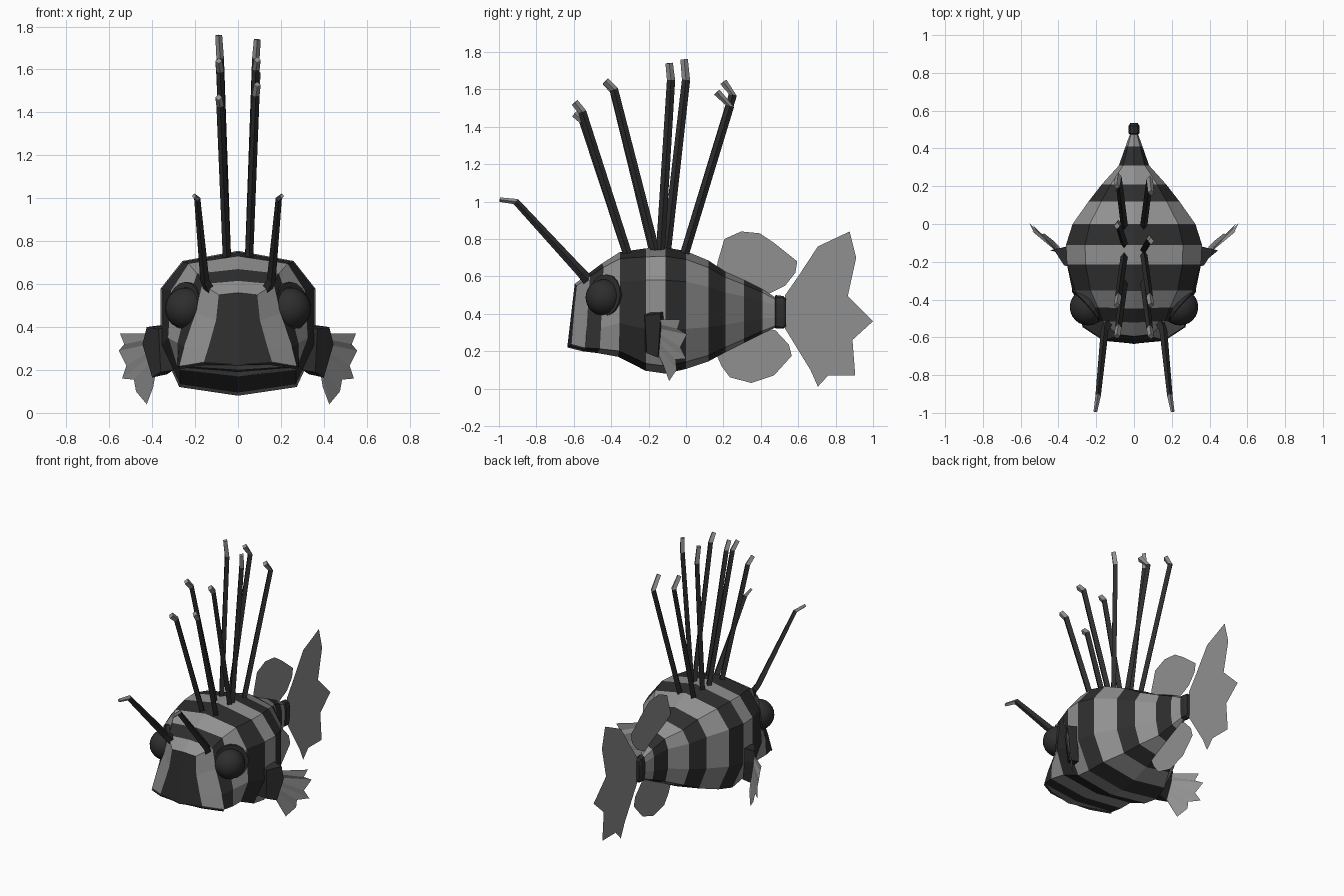
import bpy, bmesh, math
from mathutils import Vector

if "Cube" in bpy.data.objects:
    bpy.data.objects.remove(bpy.data.objects["Cube"])


def material(name, v):
    m = bpy.data.materials.new(name)
    m.diffuse_color = (v, v, v, 1)
    m.use_nodes = True
    m.node_tree.nodes["Principled BSDF"].inputs["Base Color"].default_value = m.diffuse_color
    return m


DARK = material("charcoal", 0.027)
LIGHT = material("light grey", 0.28)


def finish(name, bm, mats):
    bmesh.ops.recalc_face_normals(bm, faces=bm.faces[:])
    me = bpy.data.meshes.new(name)
    bm.to_mesh(me)
    bm.free()
    for m in mats:
        me.materials.append(m)
    ob = bpy.data.objects.new(name, me)
    bpy.context.collection.objects.link(ob)
    return ob


def loft(bm, rings, index_of):
    """Bridge closed rings of points, one material per span."""
    vs = [[bm.verts.new(p) for p in r] for r in rings]
    n = len(vs[0])
    for k in range(len(vs) - 1):
        for i in range(n):
            j = (i + 1) % n
            f = bm.faces.new((vs[k][i], vs[k][j], vs[k + 1][j], vs[k + 1][i]))
            f.material_index = index_of(k)
    return vs


def rod(name, path, radii, mats, tip_index=0):
    """Diamond-section bar along a path."""
    bm = bmesh.new()
    pts = [Vector(p) for p in path]
    rings = []
    for k, p in enumerate(pts):
        d = (pts[min(k + 1, len(pts) - 1)] - pts[max(k - 1, 0)]).normalized()
        a = (Vector((1, 0, 0)) - d * d.x).normalized()
        b = d.cross(a)
        r = radii[k]
        rings.append([p + a * r * sx * 0.8 + b * r * sy
                      for sx, sy in ((1, 0), (0, 1), (-1, 0), (0, -1))])
    last = len(pts) - 2
    vs = loft(bm, rings, lambda k: tip_index if k == last else 0)
    bm.faces.new(vs[0])
    bm.faces.new(vs[-1]).material_index = tip_index
    return finish(name, bm, mats)


# Striped body: one ring per stripe edge (y, half width, top, bottom, trunk-shape blend)
RINGS = [(-.575, .16, .56, .22, 0), (-.505, .285, .615, .20, .15),
         (-.435, .31, .67, .19, .35), (-.35, .335, .73, .17, .8),
         (-.215, .355, .75, .095, 1), (-.11, .36, .755, .08, 1),
         (0, .325, .735, .105, 1), (.12, .24, .685, .145, 1),
         (.21, .17, .625, .195, 1), (.31, .08, .58, .245, 1),
         (.41, .045, .53, .295, 1), (.475, .022, .49, .325, 1),
         (.48, .028, .50, .32, 1), (.52, .028, .495, .32, 1),
         (.535, .02, .48, .335, 1)]
HEAD = [(0, 1), (.56, .97), (.64, .62), (.86, .25), (1, .04), (0, 0)]
TRUNK = [(0, 1), (.72, .93), (1, .74), (1, .34), (.76, .06), (0, 0)]


def body_ring(y, w, zt, zb, t):
    half = []
    for (ax, az), (bx, bz) in zip(HEAD, TRUNK):
        x = w * (ax + (bx - ax) * t)
        h = az + (bz - az) * t
        bow = (1 - t) * (.02 * (1 - x / w) + .04 * (1 - h))
        half.append((x, y - bow, zb + (zt - zb) * h))
    return half + [(-x, y, z) for x, y, z in half[-2:0:-1]]


bm = bmesh.new()
vs = loft(bm, [body_ring(*r) for r in RINGS],
          lambda k: 0 if k >= 11 else (k + 1) % 2)
nose, tail = vs[0], vs[-1]
bm.faces.new(nose[:6])
bm.faces.new(nose[5:] + nose[:1])
bm.faces.new(tail)
finish("body", bm, [DARK, LIGHT])

# Lip hugging the front lower edge
lip = [(.27, -.54, .212), (.16, -.612, .23), (0, -.634, .225)]
rod("lip", lip + [(-x, y, z) for x, y, z in lip[-2::-1]], [.008] * 5, [DARK])


# Thin sheet fins on the centre plane, outlines in (y, z)
def flat_fin(name, outline):
    bm = bmesh.new()
    bm.faces.new([bm.verts.new((0, y, z)) for y, z in outline])
    return finish(name, bm, [LIGHT])


flat_fin("tail_fin", [(.53, .50), (.60, .60), (.705, .76), (.875, .84), (.91, .70),
                      (.865, .495), (1, .36), (.89, .26), (.905, .07), (.76, .07),
                      (.705, .01), (.665, .10), (.53, .32)])
flat_fin("rear_dorsal_fin", [(.16, .62), (.17, .68), (.205, .80), (.295, .84), (.395, .83),
                             (.47, .78), (.595, .68), (.585, .62), (.53, .55),
                             (.43, .50), (.3, .50)])
flat_fin("anal_fin", [(.155, .20), (.19, .12), (.235, .06), (.35, .03), (.47, .07),
                      (.565, .175), (.55, .235), (.48, .31), (.4, .33), (.25, .28)])

# Long back spines per side: base y, knee (y, z), tip (y, z)
SPINES = {
    1: [(-.30, -.555, 1.48, -.595, 1.53), (-.15, -.385, 1.60, -.43, 1.645),
        (-.14, -.08, 1.65, -.09, 1.74), (-.02, .235, 1.51, .165, 1.585)],
    -1: [(-.30, -.55, 1.43, -.595, 1.47), (-.16, -.385, 1.59, -.43, 1.64),
         (-.11, 0, 1.65, -.01, 1.76), (-.02, .25, 1.57, .20, 1.64)]}
for s, side in ((1, "right"), (-1, "left")):
    for i, (by, ky, kz, ty, tz) in enumerate(SPINES[s]):
        rod(f"back_spine_{side}_{i + 1}",
            [(s * .05, by, .68), (s * .083, ky, kz), (s * .09, ty, tz)],
            [.024, .022, .02], [DARK, LIGHT], 1)

    # Antenna above the eye
    rod(f"antenna_{side}", [(s * .10, -.45, .50), (s * .155, -.56, .62),
                            (s * .19, -.91, 1.0), (s * .205, -.995, 1.01)],
        [.04, .026, .018, .012], [DARK, LIGHT], 1)

    # Eye and its socket rim
    bpy.ops.mesh.primitive_uv_sphere_add(segments=24, ring_count=14, radius=.097,
                                         location=(s * .243, -.44, .487))
    eye = bpy.context.object
    eye.name = f"eye_{side}"
    eye.data.materials.append(DARK)
    bpy.ops.object.shade_smooth()
    bpy.ops.mesh.primitive_cylinder_add(vertices=16, radius=.113, depth=.06,
                                        location=(s * .232, -.418, .495))
    rim = bpy.context.object
    rim.name = f"eye_rim_{side}"
    rim.rotation_euler = Vector((s * .75, -.65, .1)).to_track_quat('Z', 'Y').to_euler()
    rim.data.materials.append(DARK)

    # Pectoral fin root: tapered block leaning outward
    bm = bmesh.new()
    outer = [(.37, -.22, .39), (.425, -.135, .40), (.445, -.14, .32),
             (.40, -.15, .165), (.36, -.21, .19)]
    inner = [(.31, -.23, .41), (.35, -.12, .41), (.36, -.12, .32),
             (.33, -.14, .18), (.30, -.22, .20)]
    vs = loft(bm, [[(s * x, y, z) for x, y, z in r] for r in (inner, outer)], lambda k: 0)
    bm.faces.new(vs[0])
    bm.faces.new(vs[1])
    finish(f"pectoral_root_{side}", bm, [DARK])

    # Pleated pectoral fan
    tips = [(.55, -.03, .37), (.53, -.045, .32), (.555, .005, .29), (.52, -.03, .22),
            (.54, 0, .16), (.485, -.055, .155), (.475, -.05, .10), (.425, -.09, .04),
            (.395, -.12, .12)]
    bm = bmesh.new()
    n = len(tips) - 1
    rim_v = [bm.verts.new((s * x, y, z)) for x, y, z in tips]
    base_v = [bm.verts.new((s * (.405 - .02 * i / n), -.15, .37 - .19 * i / n))
              for i in range(n + 1)]
    for i in range(n):
        bm.faces.new((base_v[i], base_v[i + 1], rim_v[i + 1], rim_v[i]))
    finish(f"pectoral_fin_{side}", bm, [LIGHT])
